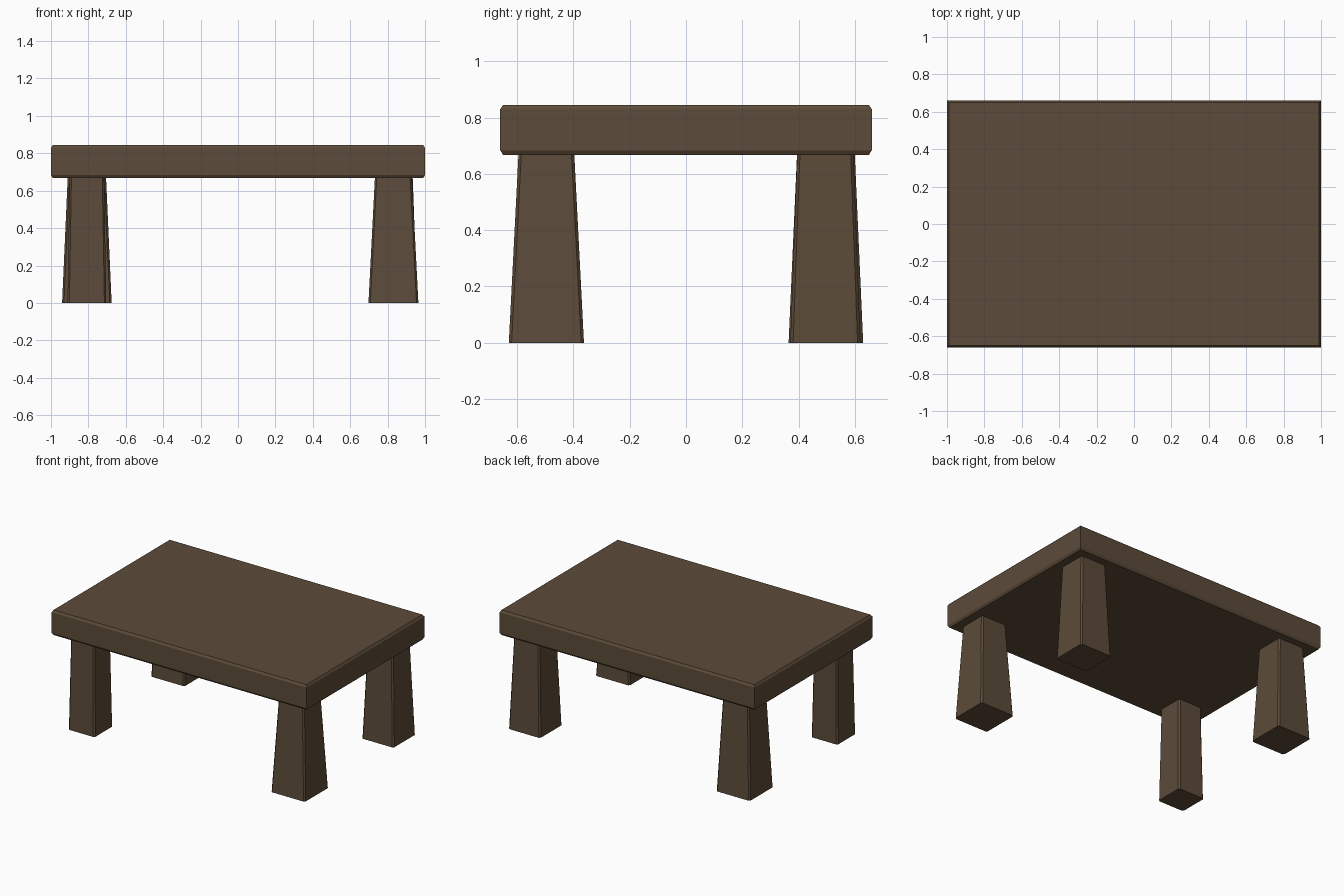
import bpy, bmesh

if "Cube" in bpy.data.objects:
    bpy.data.objects.remove(bpy.data.objects["Cube"])

wood = bpy.data.materials.new("dark_brown_wood")
wood.diffuse_color = (0.107, 0.07, 0.041, 1.0)
wood.use_nodes = True
wood.node_tree.nodes["Principled BSDF"].inputs["Base Color"].default_value = wood.diffuse_color


def loft(name, rings, center=(0, 0), corner=0.0):
    """Stack rectangular rings (half x, half y, z), with optional chamfered corners."""
    bm = bmesh.new()
    loops = []
    for hx, hy, z in rings:
        if corner:
            c = corner
            pts = [(hx, -hy + c), (hx, hy - c), (hx - c, hy), (-hx + c, hy),
                   (-hx, hy - c), (-hx, -hy + c), (-hx + c, -hy), (hx - c, -hy)]
        else:
            pts = [(hx, -hy), (hx, hy), (-hx, hy), (-hx, -hy)]
        loops.append([bm.verts.new((center[0] + x, center[1] + y, z)) for x, y in pts])
    n = len(loops[0])
    for low, high in zip(loops, loops[1:]):
        for i in range(n):
            j = (i + 1) % n
            bm.faces.new((low[i], low[j], high[j], high[i]))
    bm.faces.new(loops[0][::-1])
    bm.faces.new(loops[-1])
    mesh = bpy.data.meshes.new(name)
    bm.to_mesh(mesh)
    bm.free()
    mesh.materials.append(wood)
    obj = bpy.data.objects.new(name, mesh)
    bpy.context.collection.objects.link(obj)
    return obj


# Thick slab with chamfered upper and lower rims
loft("table_top", [(0.99, 0.65, 0.668), (1.0, 0.66, 0.684),
                   (1.0, 0.66, 0.83), (0.99, 0.65, 0.845)])

# Hand-hewn tapered legs: centre, bottom width, top width (each slightly different)
legs = {
    "front_left_leg": ((-0.808, -0.496), 0.207, 0.185),
    "front_right_leg": ((0.831, -0.496), 0.267, 0.198),
    "back_left_leg": ((-0.808, 0.497), 0.265, 0.205),
    "back_right_leg": ((0.834, 0.495), 0.249, 0.2),
}
for name, (center, bottom, top) in legs.items():
    loft(name, [(bottom / 2, bottom / 2, 0.0), (top / 2, top / 2, 0.672)], center, 0.01)
